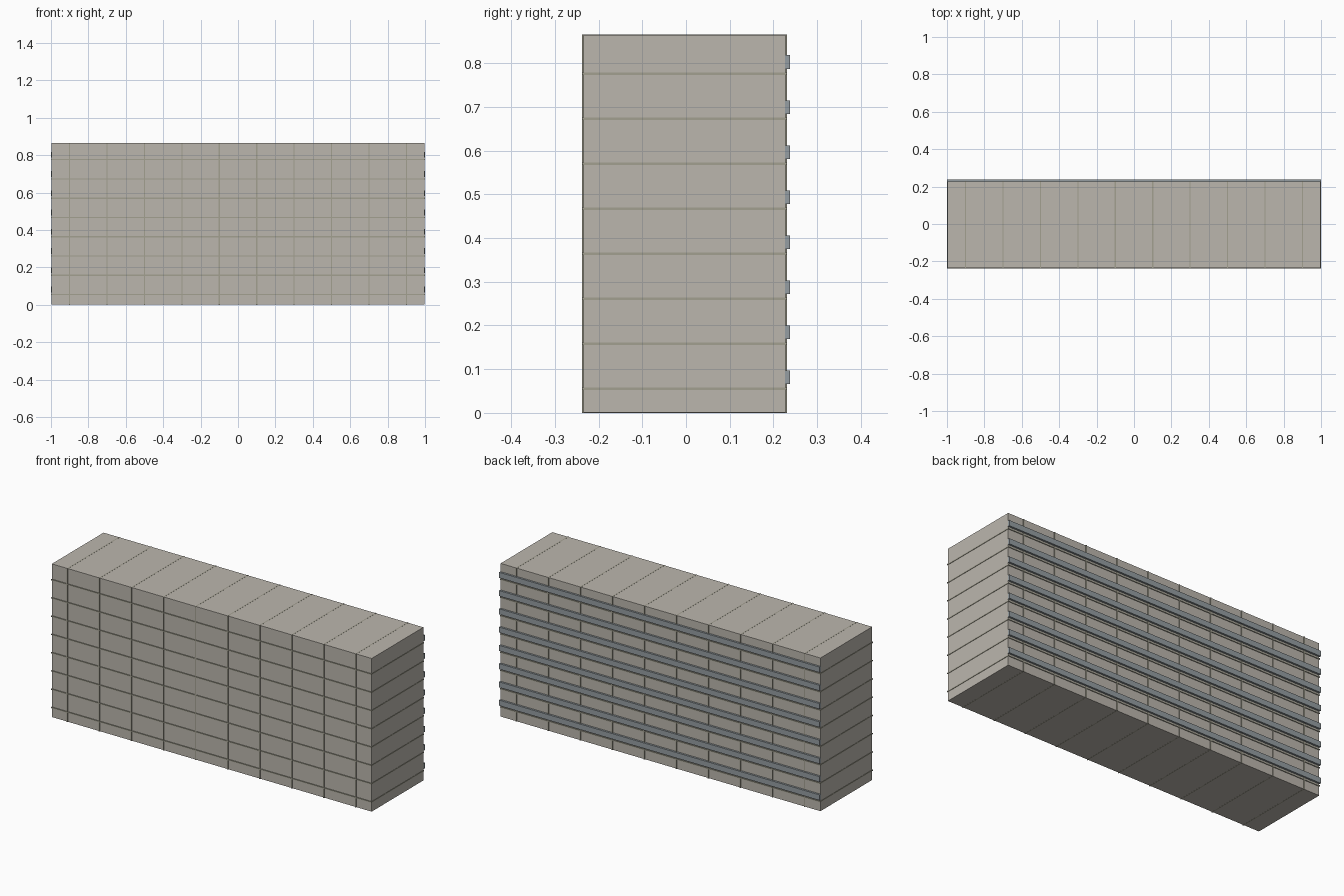
import bpy, bmesh
from mathutils import Matrix, Vector

if "Cube" in bpy.data.objects:
    bpy.data.objects.remove(bpy.data.objects["Cube"])


def material(name, col):
    m = bpy.data.materials.new(name)
    m.diffuse_color = (*col, 1)
    m.use_nodes = True
    m.node_tree.nodes["Principled BSDF"].inputs["Base Color"].default_value = m.diffuse_color
    return m


def boxes(name, ranges, mat):
    """One object made of boxes given as (x0, x1, y0, y1, z0, z1)."""
    bm = bmesh.new()
    for x0, x1, y0, y1, z0, z1 in ranges:
        centre = Vector((x0 + x1, y0 + y1, z0 + z1)) / 2
        size = (x1 - x0, y1 - y0, z1 - z0)
        bmesh.ops.create_cube(bm, size=1, matrix=Matrix.Translation(centre) @ Matrix.Diagonal((*size, 1)))
    mesh = bpy.data.meshes.new(name)
    bm.to_mesh(mesh)
    bm.free()
    ob = bpy.data.objects.new(name, mesh)
    bpy.context.collection.objects.link(ob)
    mesh.materials.append(mat)
    return ob


stone = material("stone", (0.50, 0.47, 0.42))
joint = material("joint", (0.36, 0.35, 0.28))
steel = material("steel", (0.30, 0.34, 0.36))

HEIGHT, STEP, ROWS = 0.865, 0.103, 8
FRONT, BACK = -0.238, 0.231      # outer faces of the joints
PROUD = 0.004                    # joints stand out from the stone
W = 0.003                        # half joint width

# solid stone body
boxes("wall_body", [(-0.998, 0.998, FRONT + PROUD, BACK - PROUD, 0.0005, HEIGHT - 0.0005)], stone)

# raised horizontal joints wrapping all four sides
levels = [0.055 + STEP * i for i in range(ROWS)]
boxes("horizontal_joints", [(-1, 1, FRONT, BACK, z - W, z + W) for z in levels], joint)

# raised vertical joints, front and back, flush at the top
columns = [-0.9 + 0.2 * i for i in range(10)]
boxes("vertical_joints", [(x - W, x + W, FRONT, BACK, 0, HEIGHT) for x in columns], joint)

# mounting rails along the back, one above each joint
boxes("back_rails", [(-1, 1, BACK - PROUD - 0.001, 0.238, z + 0.011, z + 0.042) for z in levels], steel)
